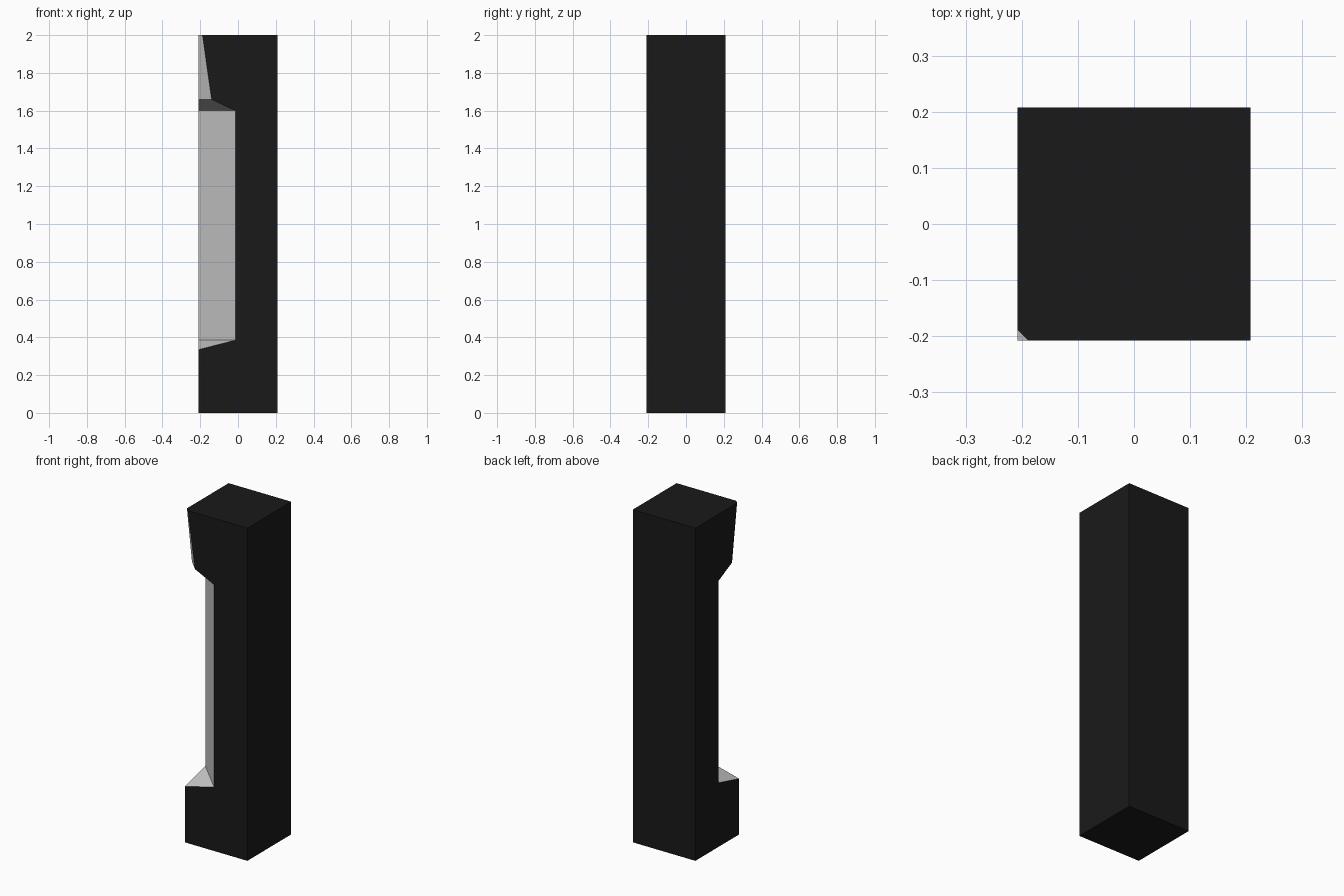
import bpy, bmesh

if "Cube" in bpy.data.objects:
    bpy.data.objects.remove(bpy.data.objects["Cube"])

H = 0.208      # half width of the square post
TOP = 2.0
TIP_Z = 0.335  # where the full square corner of the base ends
# Corner cut: (height, distance cut back from the corner), bottom to top
CUT = [(0.385, 0.194), (1.60, 0.194), (1.66, 0.068), (TOP, 0.02)]

bm = bmesh.new()


def vert(x, y, z):
    return bm.verts.new((x, y, z))


# Corner points of the post
base = [vert(x, y, 0) for x, y in ((-H, -H), (H, -H), (H, H), (-H, H))]
top_right, top_back, top_left = (vert(x, y, TOP) for x, y in ((H, -H), (H, H), (-H, H)))
tip = vert(-H, -H, TIP_Z)
front = [vert(-H + d, -H, z) for z, d in CUT]
left = [vert(-H, -H + d, z) for z, d in CUT]

# Black outer faces
bm.faces.new(base[::-1])
bm.faces.new([base[0], base[1], top_right] + front[::-1] + [tip])
bm.faces.new([base[1], base[2], top_back, top_right])
bm.faces.new([base[2], base[3], top_left, top_back])
bm.faces.new([base[3], base[0], tip] + left + [top_left])
bm.faces.new([front[-1], top_right, top_back, top_left, left[-1]])

# Grey faces of the cut corner
cut_faces = [bm.faces.new([tip, front[0], left[0]])]
for i in range(len(CUT) - 1):
    cut_faces.append(bm.faces.new([front[i], front[i + 1], left[i + 1], left[i]]))
for f in cut_faces:
    f.material_index = 1

bmesh.ops.recalc_face_normals(bm, faces=bm.faces)

mesh = bpy.data.meshes.new("chamfered_post")
bm.to_mesh(mesh)
bm.free()

for name, c in (("black", (0.01, 0.01, 0.01, 1)), ("cut_grey", (0.7, 0.7, 0.7, 1))):
    mat = bpy.data.materials.new(name)
    mat.diffuse_color = c
    mat.use_nodes = True
    mat.node_tree.nodes["Principled BSDF"].inputs["Base Color"].default_value = mat.diffuse_color
    mesh.materials.append(mat)

post = bpy.data.objects.new("chamfered_post", mesh)
bpy.context.collection.objects.link(post)
